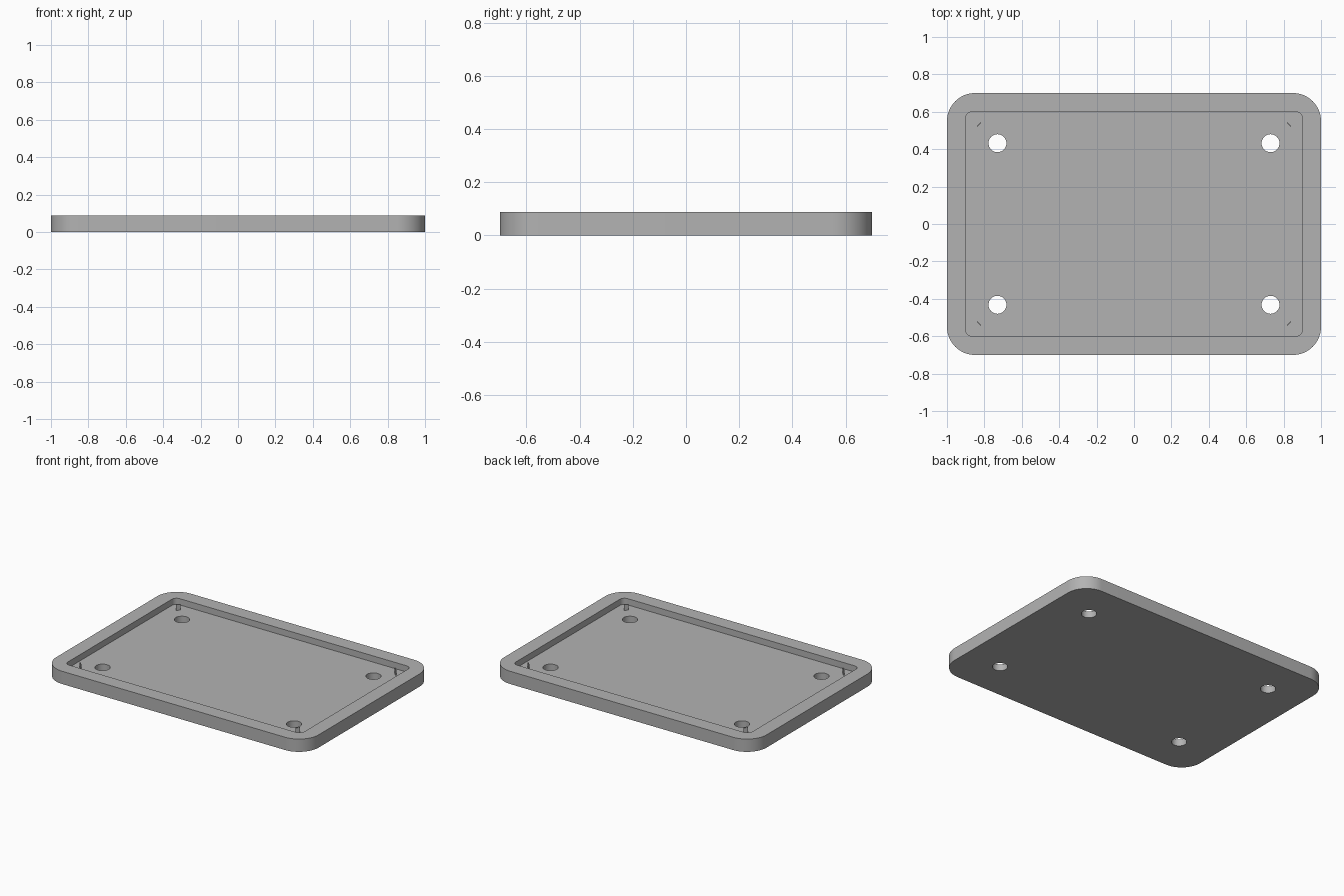
import bpy, bmesh, math

cube = bpy.data.objects.get("Cube")
if cube:
    bpy.data.objects.remove(cube, do_unlink=True)

grey = bpy.data.materials.new("light grey plastic")
grey.use_nodes = True
COLOUR = (0.45, 0.45, 0.45, 1)
grey.diffuse_color = COLOUR
grey.node_tree.nodes["Principled BSDF"].inputs["Base Color"].default_value = COLOUR


def add_object(name, bm):
    mesh = bpy.data.meshes.new(name)
    bmesh.ops.recalc_face_normals(bm, faces=bm.faces)
    bm.to_mesh(mesh)
    bm.free()
    mesh.materials.append(grey)
    obj = bpy.data.objects.new(name, mesh)
    bpy.context.collection.objects.link(obj)
    return obj


def extrude_outline(bm, points, bottom, top):
    face = bm.faces.new([bm.verts.new((x, y, bottom)) for x, y in points])
    out = bmesh.ops.extrude_face_region(bm, geom=[face])
    for v in out["geom"]:
        if isinstance(v, bmesh.types.BMVert):
            v.co.z = top


def rounded_rectangle(half_x, half_y, radius, steps):
    points = []
    for i, (sx, sy) in enumerate(((1, 1), (-1, 1), (-1, -1), (1, -1))):
        for k in range(steps + 1):
            a = math.pi / 2 * (i + k / steps)
            points.append((sx * (half_x - radius) + radius * math.cos(a),
                           sy * (half_y - radius) + radius * math.sin(a)))
    return points


def cut(target, cutter):
    mod = target.modifiers.new("cut", "BOOLEAN")
    mod.operation = "DIFFERENCE"
    mod.solver = "EXACT"
    mod.object = cutter
    cutter.hide_render = True
    bpy.context.view_layer.objects.active = target
    bpy.ops.object.modifier_apply(modifier=mod.name)
    bpy.data.objects.remove(cutter, do_unlink=True)


HEIGHT, FLOOR = 0.088, 0.045
CORNERS = [(sx, sy) for sx in (-1, 1) for sy in (-1, 1)]

# Tray body
bm = bmesh.new()
extrude_outline(bm, rounded_rectangle(1, 0.7, 0.15, 16), 0, HEIGHT)
tray = add_object("tray", bm)

# Shallow recess
bm = bmesh.new()
extrude_outline(bm, rounded_rectangle(0.9, 0.6, 0.035, 8), FLOOR, HEIGHT + 0.1)
cut(tray, add_object("recess_cutter", bm))

# Four screw holes
bm = bmesh.new()
circle = [(0.048 * math.cos(math.tau * k / 40), 0.048 * math.sin(math.tau * k / 40))
          for k in range(40)]
for sx, sy in CORNERS:
    extrude_outline(bm, [(sx * 0.73 + x, sy * 0.432 + y) for x, y in circle], -0.1, HEIGHT)
cut(tray, add_object("hole_cutter", bm))

# Thin diagonal tab inside each corner
bm = bmesh.new()
for sx, sy in CORNERS:
    tab = [(-0.012, 0.008), (0.008, -0.012), (0.012, -0.008), (-0.008, 0.012)]
    extrude_outline(bm, [(sx * (0.828 + x), sy * (0.532 + y)) for x, y in tab],
                    FLOOR - 0.005, HEIGHT - 0.003)
add_object("corner_tabs", bm)

# Smooth the rounded walls, keep the rims sharp
bpy.ops.object.select_all(action="DESELECT")
tray.select_set(True)
bpy.context.view_layer.objects.active = tray
bpy.ops.object.shade_smooth_by_angle(angle=math.radians(30))
